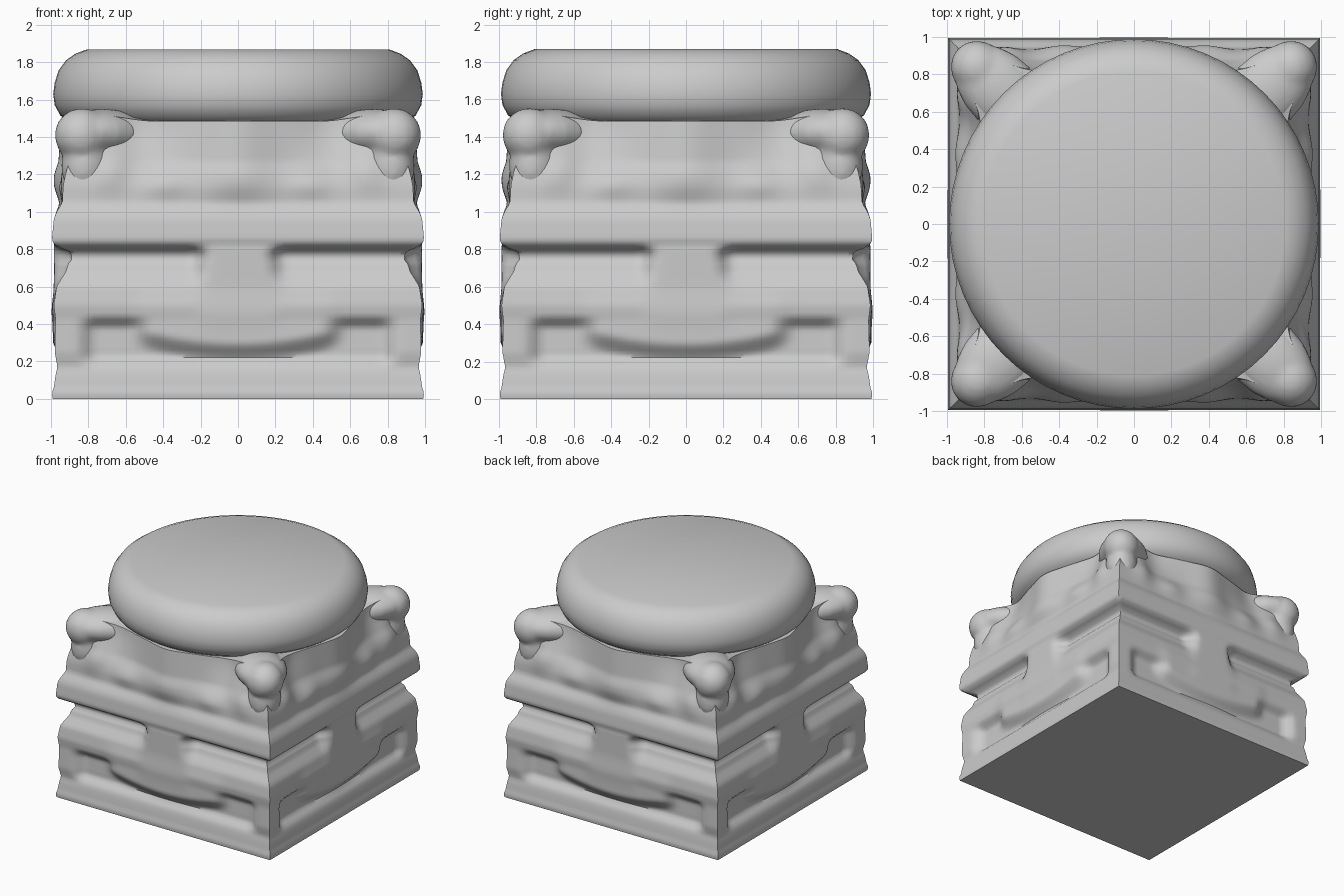
import bpy, bmesh, math
from mathutils import Matrix, Vector

if "Cube" in bpy.data.objects:
    bpy.data.objects.remove(bpy.data.objects["Cube"])

def lerp_profile(pts, z):
    for (z0, w0), (z1, w1) in zip(pts, pts[1:]):
        if z <= z1:
            return w0 + (w1 - w0) * (z - z0) / (z1 - z0)
    return pts[-1][1]

def step(a, b, x):
    t = min(1, max(0, (x - a) / (b - a)))
    return t * t * (3 - 2 * t)

def bump(x, c, r):
    return math.exp(-((x - c) / r) ** 2)

def finish(bm, name, angle=50):
    bmesh.ops.remove_doubles(bm, verts=bm.verts, dist=0.0005)
    bmesh.ops.recalc_face_normals(bm, faces=bm.faces)
    me = bpy.data.meshes.new(name)
    bm.to_mesh(me)
    bm.free()
    ob = bpy.data.objects.new(name, me)
    bpy.context.collection.objects.link(ob)
    bpy.ops.object.select_all(action='DESELECT')
    ob.select_set(True)
    bpy.context.view_layer.objects.active = ob
    bpy.ops.object.shade_smooth_by_angle(angle=math.radians(angle))
    return ob

# Half width of the square block at its corners, by height
CORNER = [(0, .99), (.03, .995), (.06, .985), (.13, .975), (.17, .965), (.25, .98), (.42, .975),
          (.50, .985), (.60, .97), (.65, .94), (.68, .92), (.72, .91), (.75, .885),
          (.79, .90), (.815, .975), (.85, .995), (.96, .985), (1.0, .97),
          (1.04, .94), (1.12, .935), (1.18, .92), (1.25, .895), (1.45, .88)]

def relief(u, z):
    """Depth of carving added to a side; u runs -1..1 across it."""
    a = abs(u)
    d = 0
    # sunken panel with a hanging swag
    panel = step(.88, .78, a) * step(.16, .24, z) * step(.45, .37, z)
    swag = step(.60, .46, a) * step(.19, .31, z - .25 * a * a)
    d -= .06 * panel * (1 - swag)
    d += .012 * swag * step(.62, .45, z)
    # keystone crossing the groove
    key = step(.28, .16, a) * step(.3, .5, z) * step(.84, .81, z)
    d += key * max(0, .985 - lerp_profile(CORNER, z))
    # hollowed upper block with a proud centre and leafy swellings
    up = step(.97, 1.2, z)
    d += up * .065 * bump(a, 0, .22)
    d -= up * (.01 + .05 * step(1.15, 1.45, z)) * bump(a, .58, .2)
    d += .025 * bump(a, .42, .12) * bump(z, 1.14, .07)
    d += .03 * bump(a, .74, .1) * bump(z, 1.2, .1)
    return d * step(1, .95, a)

# Carved square block, one side repeated four times
bm = bmesh.new()
NU, NZ = 56, 72
for k in range(4):
    rot = Matrix.Rotation(k * math.pi / 2, 3, 'Z')
    grid = []
    for j in range(NZ + 1):
        z = 1.45 * j / NZ
        w = lerp_profile(CORNER, z)
        row = []
        for i in range(NU + 1):
            u = -1 + 2 * i / NU
            top = 1.485 + .045 * step(.5, .95, abs(u))
            zz = z if z < 1 else 1 + (z - 1) * (top - 1) / .45
            row.append(bm.verts.new(rot @ Vector((u * w, -w - relief(u, z), zz))))
        grid.append(row)
    for r0, r1 in zip(grid, grid[1:]):
        for i in range(NU):
            bm.faces.new((r0[i], r0[i + 1], r1[i + 1], r1[i]))
    # top and bottom closing fans
    for row, h in ((grid[0], 0), (grid[-1], 1.5)):
        c = bm.verts.new((0, 0, h))
        for i in range(NU):
            bm.faces.new((row[i], row[i + 1], c))
finish(bm, "carved_block")

# Rounded disc on top, turned from a profile
PROFILE = [(0, 1.45), (.80, 1.45), (.89, 1.475), (.95, 1.515), (.98, 1.57), (.988, 1.63),
           (.98, 1.69), (.96, 1.755), (.92, 1.81), (.87, 1.845), (.81, 1.868), (0, 1.868)]
bm = bmesh.new()
vs = [bm.verts.new((r, 0, z)) for r, z in PROFILE]
es = [bm.edges.new(p) for p in zip(vs, vs[1:])]
bmesh.ops.spin(bm, geom=vs + es, cent=(0, 0, 0), axis=(0, 0, 1),
               angle=2 * math.pi, steps=64)
finish(bm, "cushion_disc", 30)

# Corner knobs: a horn along each diagonal ending in a round scroll
def blob(bm, pos, scale, diag, tilt=0):
    m = (Matrix.Rotation(diag, 4, 'Z') @ Matrix.Translation(pos)
         @ Matrix.Rotation(tilt, 4, 'Y') @ Matrix.Diagonal((*scale, 1)))
    bmesh.ops.create_uvsphere(bm, u_segments=20, v_segments=12, radius=1, matrix=m)

for n, name in enumerate(("back_right", "back_left", "front_left", "front_right")):
    diag = math.pi / 4 + n * math.pi / 2
    bm = bmesh.new()
    blob(bm, (1.18, 0, 1.41), (.15, .145, .145), diag)
    blob(bm, (1.00, 0, 1.42), (.30, .20, .13), diag, -.05)
    blob(bm, (1.14, 0, 1.25), (.15, .13, .19), diag)
    knob = finish(bm, "corner_knob_" + name)
    # melt the lumps into one soft carved form
    rem = knob.modifiers.new("fuse", 'REMESH')
    rem.mode, rem.voxel_size, rem.use_smooth_shade = 'VOXEL', .02, True
    smo = knob.modifiers.new("soften", 'SMOOTH')
    smo.factor, smo.iterations = .5, 6
